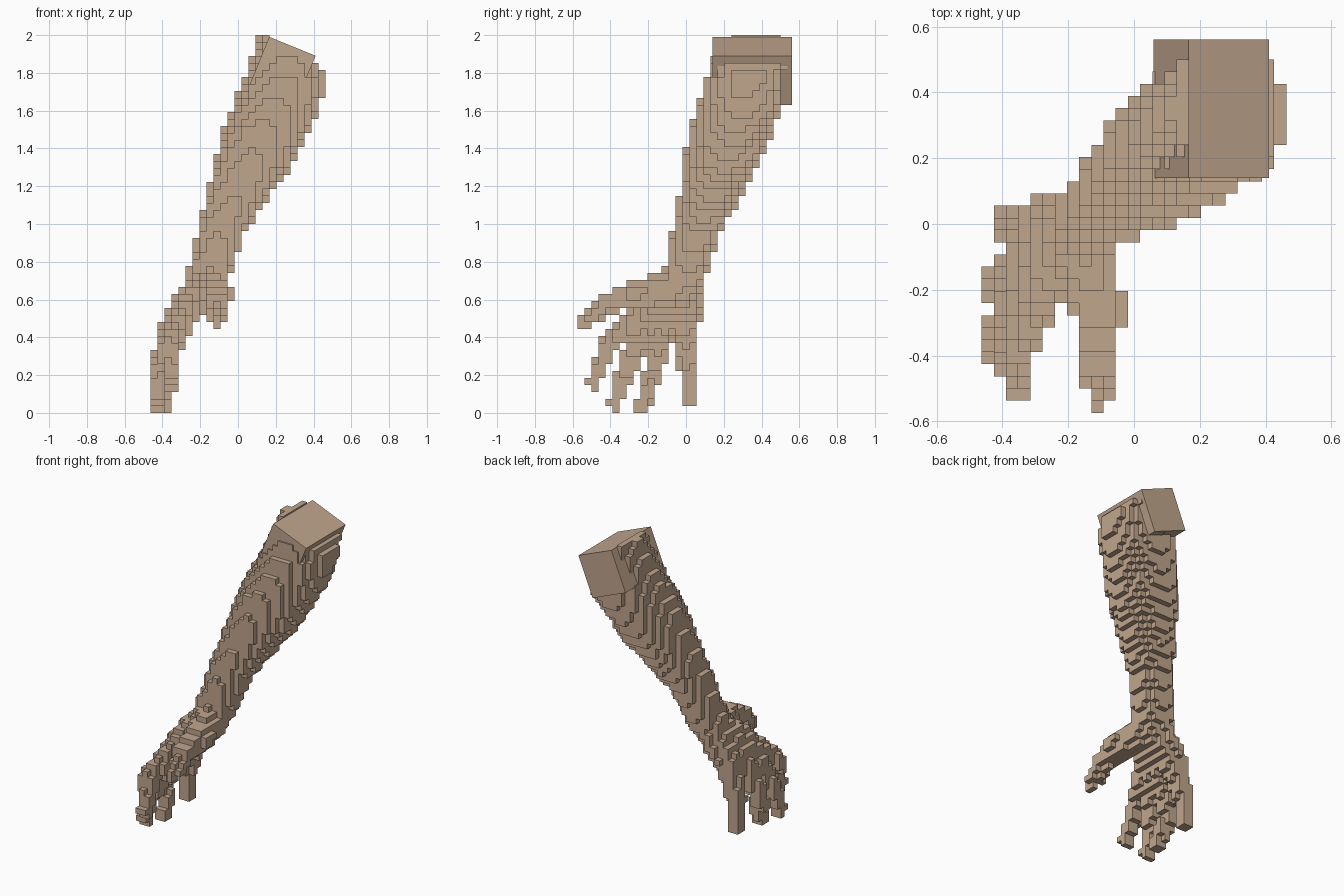
import bpy, bmesh, math
from mathutils import Vector

if "Cube" in bpy.data.objects:
    bpy.data.objects.remove(bpy.data.objects["Cube"])

S = 2 / 54                       # block size
NX, NY, NZ = 25, 31, 54          # block grid covering the whole model
ORIGIN = Vector((-NX * S / 2, -NY * S / 2, 0))

skin = bpy.data.materials.new("tan skin")
skin.diffuse_color = (0.53, 0.38, 0.27, 1)
skin.use_nodes = True
skin.node_tree.nodes["Principled BSDF"].inputs["Base Color"].default_value = skin.diffuse_color


def taper(points, r0, r1):
    """Chain of (point, radius) whose radius shrinks evenly from r0 to r1."""
    n = len(points) - 1
    return [(Vector(p), r0 + (r1 - r0) * i / n) for i, p in enumerate(points)]


# Forearm: elbow to wrist, muscle bulge near the elbow
forearm = [(Vector((.32, .40, 2.05)), .18), (Vector((.235, .305, 1.7)), .215),
           (Vector((.1, .205, 1.4)), .205), (Vector((-.08, .065, 1.0)), .125),
           (Vector((-.16, -.01, .72)), .11)]

# Fingers: knuckle, middle joint, tip
fingers = {
    "index_finger": [(-.32, -.31, .44), (-.37, -.41, .36), (-.352, -.487, .162)],
    "middle_finger": [(-.36, -.25, .38), (-.42, -.325, .2), (-.425, -.378, .05)],
    "ring_finger": [(-.37, -.14, .37), (-.425, -.17, .22), (-.39, -.235, .035)],
    "little_finger": [(-.35, 0, .38), (-.39, .01, .22), (-.39, .018, .07)],
}
thumb = [(-.16, -.05, .66), (-.105, -.27, .63), (-.11, -.42, .58), (-.11, -.54, .468)]

# Palm: one bone from the wrist to each knuckle, arched toward the back of the hand
wrist = Vector((-.175, -.02, .68))
arch = Vector((-.02, 0, 0))
palm = [taper([wrist, wrist.lerp(Vector(f[0]), .6) + arch, f[0]], .10, .065)
        for f in fingers.values()]

parts = {"forearm": [forearm], "palm": palm, "thumb": [taper(thumb, .10, .034)]}
for finger, joints in fingers.items():
    parts[finger] = [taper(joints, .06, .04)]


def inside(p, chain):
    """True when p lies within a tapered chain of round segments."""
    for (a, ra), (b, rb) in zip(chain, chain[1:]):
        d = b - a
        t = min(1, max(0, (p - a).dot(d) / d.length_squared))
        if (p - a - d * t).length < ra + (rb - ra) * t:
            return True
    return False


def below_cut(p):
    """Sloping end of the arm, just under the block that caps it."""
    return .38 * p.x + .93 * p.z < (1.905 if p.x < .16 else 1.87)


# Fill the grid
cells = {}
for i in range(NX):
    for j in range(NY):
        for k in range(NZ):
            p = ORIGIN + Vector((i + .5, j + .5, k + .5)) * S
            if not below_cut(p):
                continue
            for name, limbs in parts.items():
                if any(inside(p, c) for c in limbs):
                    cells[i, j, k] = name
                    break


def block_part(name):
    """Build the outer faces of all the blocks that belong to one part."""
    bm = bmesh.new()
    verts = {}

    def vert(key):
        if key not in verts:
            verts[key] = bm.verts.new(ORIGIN + Vector(key) * S)
        return verts[key]

    for cell, owner in cells.items():
        if owner != name:
            continue
        for axis in range(3):
            u, v = (axis + 1) % 3, (axis + 2) % 3
            for side in (0, 1):
                n = list(cell)
                n[axis] += 2 * side - 1
                if tuple(n) in cells:
                    continue
                quad = []
                for du, dv in ((0, 0), (1, 0), (1, 1), (0, 1)):
                    q = list(cell)
                    q[axis] += side
                    q[u] += du
                    q[v] += dv
                    quad.append(vert(tuple(q)))
                bm.faces.new(quad if side else quad[::-1])
    mesh = bpy.data.meshes.new(name)
    bm.to_mesh(mesh)
    bm.free()
    mesh.materials.append(skin)
    bpy.context.collection.objects.link(bpy.data.objects.new(name, mesh))


for part in parts:
    block_part(part)

# Tilted block capping the elbow end
bpy.ops.mesh.primitive_cube_add(size=1, location=(.235, .35, 1.811),
                                rotation=(0, math.radians(22.2), 0))
cap = bpy.context.object
cap.name = "elbow_block"
cap.scale = (.265, .42, .28)
cap.data.materials.append(skin)
